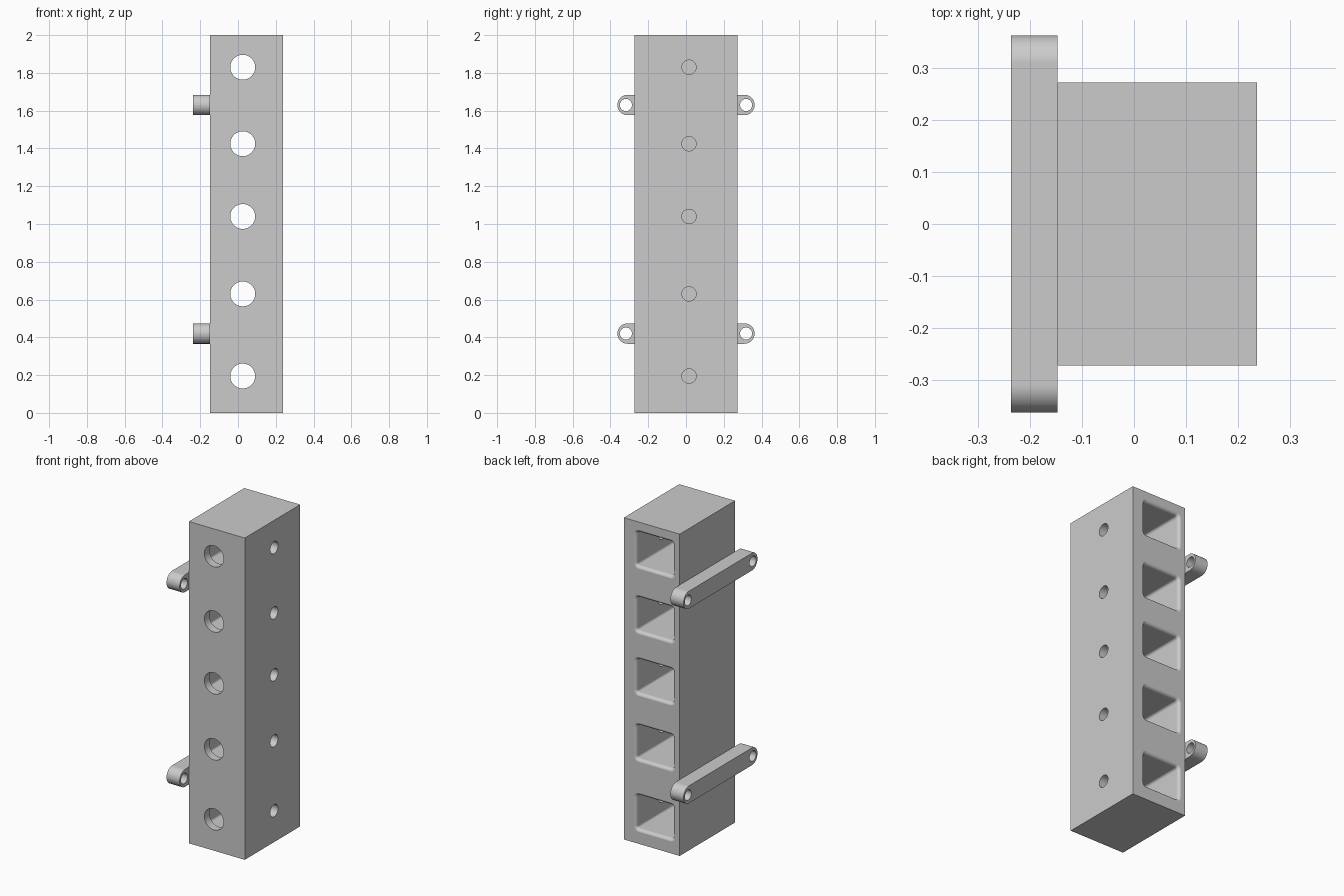
import bpy, bmesh, math
from mathutils import Matrix, Vector

old = bpy.data.objects.get("Cube")
if old:
    bpy.data.objects.remove(old, do_unlink=True)

grey = bpy.data.materials.new("plain_grey")
grey.use_nodes = True
COLOR = (0.6, 0.6, 0.6, 1)
grey.diffuse_color = COLOR
grey.node_tree.nodes["Principled BSDF"].inputs["Base Color"].default_value = COLOR

X0, X1, Y = -0.147, 0.237, 0.272      # body sides and half depth
CELL_X = 0.025                        # centre of the cells across the body
CELLS = (0.195, 0.63, 1.04, 1.425, 1.83)
WALL, RIM = 0.05, 0.02


def finish(bm, name):
    bmesh.ops.recalc_face_normals(bm, faces=bm.faces)
    mesh = bpy.data.meshes.new(name)
    bm.to_mesh(mesh)
    bm.free()
    mesh.materials.append(grey)
    obj = bpy.data.objects.new(name, mesh)
    bpy.context.collection.objects.link(obj)
    return obj


def loft(bm, rings):
    """Skin a list of closed rings and cap both ends."""
    loops = [[bm.verts.new(p) for p in ring] for ring in rings]
    n = len(loops[0])
    for a, b in zip(loops, loops[1:]):
        for i in range(n):
            j = (i + 1) % n
            bm.faces.new((a[i], a[j], b[j], b[i]))
    bm.faces.new(loops[0])
    bm.faces.new(loops[-1])


def cylinder(bm, center, axis, radius, length):
    turn = Vector((0, 0, 1)).rotation_difference(Vector(axis)).to_matrix().to_4x4()
    bmesh.ops.create_cone(bm, cap_ends=True, segments=40, radius1=radius, radius2=radius,
                          depth=length, matrix=Matrix.Translation(center) @ turn)


def rounded_rect(half_w, half_h, r, steps=5):
    pts = []
    for k, (sx, sz) in enumerate(((1, 1), (-1, 1), (-1, -1), (1, -1))):
        for i in range(steps + 1):
            t = math.pi / 2 * (k + i / steps)
            pts.append((sx * (half_w - r) + r * math.cos(t), sz * (half_h - r) + r * math.sin(t)))
    return pts


def activate(obj):
    bpy.ops.object.select_all(action='DESELECT')
    obj.select_set(True)
    bpy.context.view_layer.objects.active = obj


def cut(obj, bm):
    cutter = finish(bm, "cutter")
    cutter.hide_render = True
    activate(obj)
    mod = obj.modifiers.new("cut", 'BOOLEAN')
    mod.operation, mod.solver, mod.object = 'DIFFERENCE', 'EXACT', cutter
    bpy.ops.object.modifier_apply(modifier=mod.name)
    bpy.data.objects.remove(cutter, do_unlink=True)


def smooth(obj):
    activate(obj)
    bpy.ops.object.shade_smooth_by_angle(angle=math.radians(35))
    mod = obj.modifiers.new("even_shading", 'WEIGHTED_NORMAL')
    mod.keep_sharp = True


# Tall box body
bm = bmesh.new()
bmesh.ops.create_cube(bm, size=1, matrix=Matrix.Translation(((X0 + X1) / 2, 0, 1))
                      @ Matrix.Diagonal((X1 - X0, 2 * Y, 2, 1)))
body = finish(bm, "body")

# Pockets open to the back, with a rounded rim
bm = bmesh.new()
sections = [(-Y + WALL, 0)]
for i in range(7):
    t = math.pi / 2 * i / 6
    sections.append((Y + 0.0004 - RIM + RIM * math.sin(t), RIM * (1 - math.cos(t))))
sections.append((Y + 0.05, RIM))
for z in CELLS:
    loft(bm, [[(CELL_X + px, y, z + pz) for px, pz in
               rounded_rect(0.125 + off, 0.105 + off, 0.015 + off)] for y, off in sections])
cut(body, bm)

# Large front hole and small side hole in each cell
bm = bmesh.new()
for z in CELLS:
    cylinder(bm, (CELL_X, -Y, z), (0, 1, 0), 0.066, 0.2)
    cylinder(bm, (X1, 0.016, z), (1, 0, 0), 0.038, 0.2)
cut(body, bm)
smooth(body)

# Mounting bars with round ends and a screw hole at each end
for name, z in (("lower_mounting_bar", 0.42), ("upper_mounting_bar", 1.63)):
    bm = bmesh.new()
    outline = rounded_rect(0.363, 0.054, 0.0535, 10)
    loft(bm, [[(x, py, z + pz) for py, pz in outline] for x in (-0.237, X0)])
    bar = finish(bm, name)
    bm = bmesh.new()
    for side in (-1, 1):
        cylinder(bm, (-0.19, side * 0.318, z), (1, 0, 0), 0.032, 0.3)
    cut(bar, bm)
    smooth(bar)
